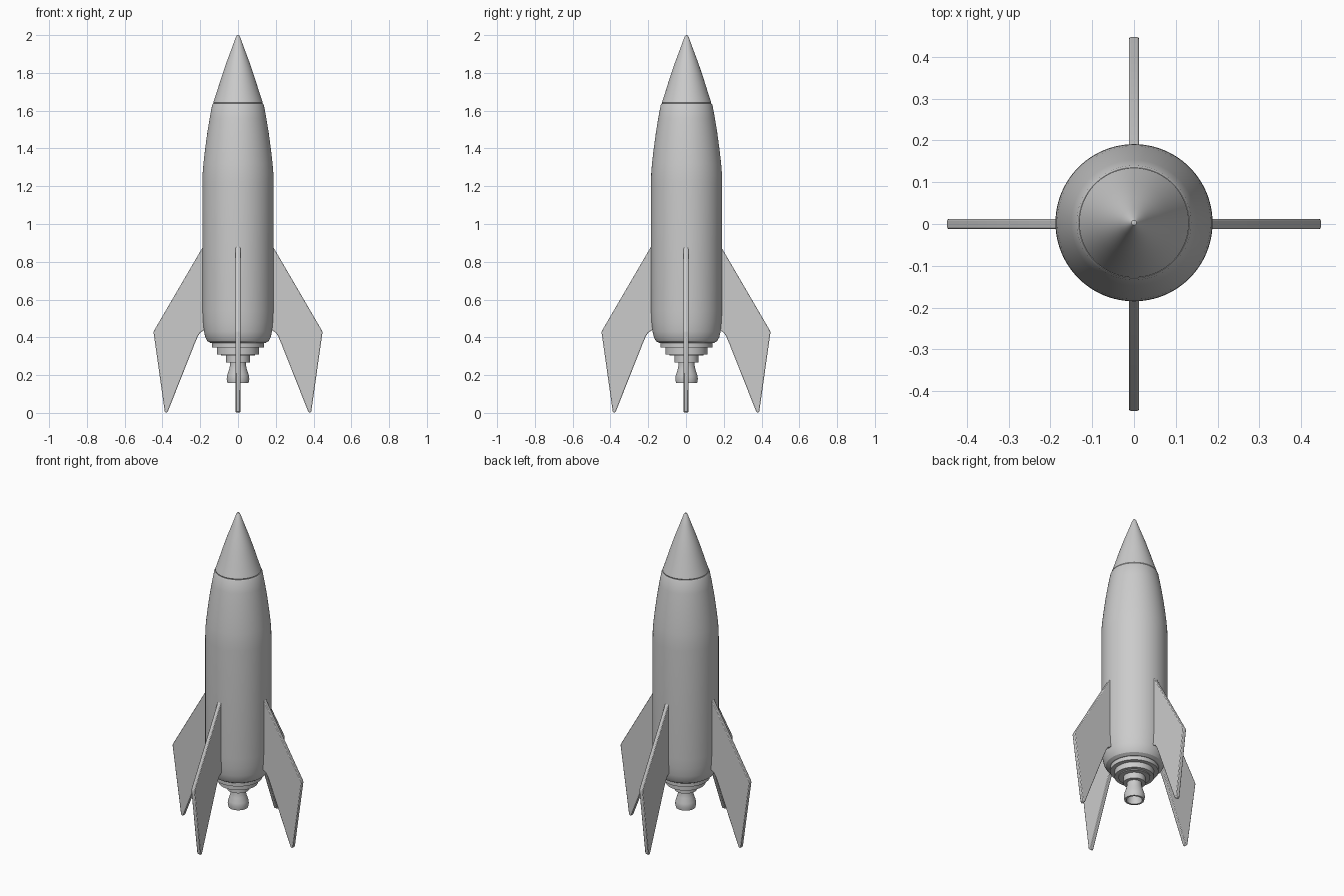
import bpy, bmesh, math

if "Cube" in bpy.data.objects:
    bpy.data.objects.remove(bpy.data.objects["Cube"])

SEG = 96
CY = 0.003  # the body sits very slightly off the fin axis


def finish(name, bm, angle=30):
    bmesh.ops.remove_doubles(bm, verts=bm.verts, dist=1e-5)
    bmesh.ops.recalc_face_normals(bm, faces=bm.faces)
    me = bpy.data.meshes.new(name)
    bm.to_mesh(me)
    bm.free()
    ob = bpy.data.objects.new(name, me)
    bpy.context.collection.objects.link(ob)
    bpy.ops.object.select_all(action='DESELECT')
    ob.select_set(True)
    bpy.context.view_layer.objects.active = ob
    bpy.ops.object.shade_smooth_by_angle(angle=math.radians(angle))
    return ob


def lathe(name, profile):
    """Spin a list of (radius, height) points around z."""
    bm = bmesh.new()
    vs = [bm.verts.new((r, 0, z)) for r, z in profile]
    es = [bm.edges.new(p) for p in zip(vs, vs[1:])]
    bmesh.ops.spin(bm, geom=vs + es, cent=(0, 0, 0), axis=(0, 0, 1),
                   angle=math.tau, steps=SEG, use_duplicate=False)
    ob = finish(name, bm)
    ob.location.y = CY
    return ob


# Nose cone with a small rounded tip
lathe("nose_cone", [(0, 2.0), (0.006, 1.998), (0.012, 1.988), (0.033, 1.93),
                    (0.063, 1.85), (0.09, 1.77), (0.112, 1.70), (0.131, 1.643),
                    (0.128, 1.636), (0, 1.636)])

# Fuselage: tapered shoulder, straight barrel, rounded base
lathe("fuselage", [(0, 1.638), (0.132, 1.638), (0.137, 1.63), (0.150, 1.56),
                   (0.163, 1.48), (0.175, 1.39), (0.183, 1.32), (0.187, 1.27),
                   (0.188, 1.22), (0.188, 0.54), (0.185, 0.48), (0.180, 0.43),
                   (0.173, 0.40), (0.162, 0.38), (0.145, 0.37), (0, 0.37)])

# Stepped rings under the fuselage
lathe("engine_steps", [(0, 0.38), (0.137, 0.38), (0.137, 0.345), (0.112, 0.345),
                       (0.112, 0.31), (0.090, 0.31), (0.090, 0.345 - 0.04),
                       (0.063, 0.305), (0.063, 0.268), (0, 0.268)])

# Hollow exhaust nozzle
lathe("nozzle", [(0, 0.28), (0.042, 0.28), (0.042, 0.255), (0.047, 0.23),
                 (0.057, 0.20), (0.060, 0.18), (0.056, 0.158), (0.045, 0.158),
                 (0.043, 0.18), (0.030, 0.225), (0, 0.235)])

# Four swept fins
FIN = [(0.16, 0.92), (0.19, 0.872), (0.445, 0.435), (0.447, 0.425),
       (0.388, 0.008), (0.38, 0.0), (0.372, 0.006), (0.228, 0.37),
       (0.213, 0.405), (0.20, 0.425), (0.16, 0.45)]
T = 0.024
for i, side in enumerate(("right", "back", "left", "front")):
    bm = bmesh.new()
    face = bm.faces.new([bm.verts.new((x, -T / 2, z)) for x, z in FIN])
    ext = bmesh.ops.extrude_face_region(bm, geom=[face])
    bmesh.ops.translate(bm, vec=(0, T, 0),
                        verts=[v for v in ext["geom"] if isinstance(v, bmesh.types.BMVert)])
    fin = finish(side + "_fin", bm)
    fin.rotation_euler.z = i * math.pi / 2
    bev = fin.modifiers.new("soft_edges", 'BEVEL')
    bev.width = 0.004
    bev.segments = 2
    bev.limit_method = 'ANGLE'
    bev.angle_limit = math.radians(50)
